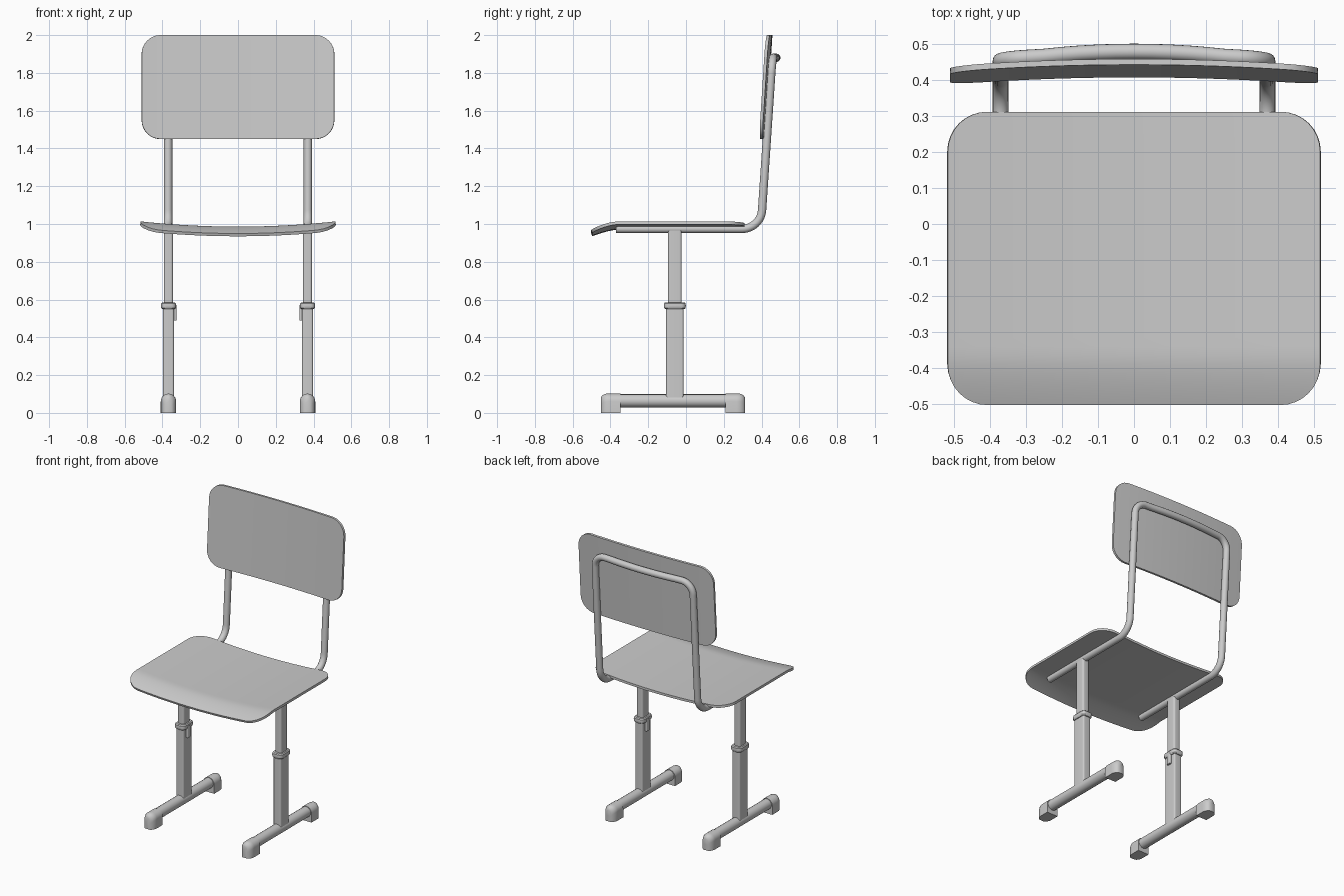
import bpy, bmesh, math
from mathutils import Vector

cube = bpy.data.objects.get("Cube")
if cube:
    bpy.data.objects.remove(cube, do_unlink=True)

GREY = (0.6, 0.6, 0.6, 1)
grey = bpy.data.materials.new("plain_grey")
grey.use_nodes = True
grey.diffuse_color = GREY
grey.node_tree.nodes["Principled BSDF"].inputs["Base Color"].default_value = GREY


def finish(name, bm):
    bmesh.ops.recalc_face_normals(bm, faces=bm.faces[:])
    mesh = bpy.data.meshes.new(name)
    bm.to_mesh(mesh)
    bm.free()
    mesh.materials.append(grey)
    obj = bpy.data.objects.new(name, mesh)
    bpy.context.collection.objects.link(obj)
    bpy.ops.object.select_all(action='DESELECT')
    obj.select_set(True)
    bpy.context.view_layer.objects.active = obj
    bpy.ops.object.shade_smooth_by_angle(angle=math.radians(35))
    return obj


def loft(name, rings):
    """Skin a list of closed rings and cap both ends."""
    bm = bmesh.new()
    loops = [[bm.verts.new(p) for p in ring] for ring in rings]
    n = len(loops[0])
    for a, b in zip(loops, loops[1:]):
        for i in range(n):
            j = (i + 1) % n
            bm.faces.new((a[i], a[j], b[j], b[i]))
    bm.faces.new(loops[0])
    bm.faces.new(loops[-1])
    return finish(name, bm)


def rounded_ring(cx, cy, hx, hy, r, z):
    ring = []
    for k, (sx, sy) in enumerate([(1, 1), (-1, 1), (-1, -1), (1, -1)]):
        for i in range(7):
            a = math.pi / 2 * (k + i / 6)
            ring.append((cx + sx * (hx - r) + r * math.cos(a),
                         cy + sy * (hy - r) + r * math.sin(a), z))
    return ring


def panel(name, w, h, r, place, thickness):
    """Rounded rectangle bent by place(u, v), thickened along its normals."""
    arc = [h - r + r * math.sin(math.pi / 2 * i / 8) for i in range(9)]
    flat = [(h - r) * i / 12 for i in range(-11, 12)]
    rows = [-v for v in reversed(arc)] + flat + arc
    cols = 32
    bm = bmesh.new()
    grid = []
    for v in rows:
        d = max(0, abs(v) - (h - r))
        half = w - r + math.sqrt(max(0, r * r - d * d))
        grid.append([bm.verts.new(place(half * (2 * i / cols - 1), v))
                     for i in range(cols + 1)])
    for a, b in zip(grid, grid[1:]):
        for i in range(cols):
            bm.faces.new((a[i], a[i + 1], b[i + 1], b[i]))
    obj = finish(name, bm)
    solid = obj.modifiers.new("thickness", 'SOLIDIFY')
    solid.thickness = thickness
    solid.offset = 0
    bpy.ops.object.modifier_apply(modifier=solid.name)
    bpy.ops.object.shade_smooth_by_angle(angle=math.radians(35))
    return obj


def fillet(points, radii):
    """Round the inner corners of a polyline."""
    pts = [Vector(p) for p in points]
    path = [pts[0]]
    for i in range(1, len(pts) - 1):
        p, r = pts[i], radii[i - 1]
        a = p + (pts[i - 1] - p).normalized() * r
        b = p + (pts[i + 1] - p).normalized() * r
        angle = (a - p).angle(b - p)
        # Circular arc in the plane of the corner
        centre = p + ((a + b) / 2 - p) / math.cos(angle / 2) ** 2
        sweep = math.pi - angle
        for k in range(11):
            t = k / 10
            path.append(centre + ((a - centre) * math.sin((1 - t) * sweep)
                                  + (b - centre) * math.sin(t * sweep)) / math.sin(sweep))
    path.append(pts[-1])
    return path


def tube(name, path, radius):
    curve = bpy.data.curves.new(name, 'CURVE')
    curve.dimensions = '3D'
    curve.bevel_depth = radius
    curve.bevel_resolution = 6
    curve.use_fill_caps = True
    spline = curve.splines.new('POLY')
    spline.points.add(len(path) - 1)
    for point, co in zip(spline.points, path):
        point.co = (*co, 1)
    spline.use_smooth = True
    curve.materials.append(grey)
    obj = bpy.data.objects.new(name, curve)
    bpy.context.collection.objects.link(obj)
    return obj


# Seat: dished across, rolled down along the front edge
def seat_shape(u, v):
    y = v - 0.094
    drop = 0.036 * (max(0, -0.36 - y) / 0.14) ** 1.5
    return u, y, 0.978 + 0.027 * (u / 0.51) ** 2 - drop


panel("seat", 0.517, 0.405, 0.11, seat_shape, 0.016)


# Backrest: leaning back, hollow towards the sitter
def back_shape(u, v):
    return u, 0.412 + 0.064 * v + 0.02 * (1 - (u / 0.51) ** 2), 1.725 + v


panel("backrest", 0.51, 0.275, 0.1, back_shape, 0.016)

# Bent tube carrying the seat and backrest
side = fillet([(0.37, -0.37, 0.974), (0.37, 0.396, 0.974),
               (0.37, 0.457, 1.88), (0.25, 0.464, 1.88)], [0.1, 0.08])
bow = [Vector((x / 20, 0.457 + 0.021 * math.cos(math.pi * x / 15), 1.88))
       for x in range(4, -5, -1)]
for p in bow:
    p.y = 0.478 - 0.014 * (p.x / 0.25) ** 2
mirrored = [Vector((-p.x, p.y, p.z)) for p in reversed(side)]
tube("support_frame", side + bow + mirrored, 0.022)

# Pedestal legs and feet, one set per side
LEG_Y = -0.059
for label, s in (("left", 1), ("right", -1)):
    x = 0.368 * s

    def column(name, hx, hy, r, z0, z1):
        loft(f"{label}_{name}", [rounded_ring(x, LEG_Y, hx, hy, r, z)
                                 for z in (z0, z1)])

    column("upper_leg", 0.024, 0.036, 0.012, 0.5, 0.965)
    column("lower_leg", 0.029, 0.046, 0.01, 0.08, 0.56)

    # Collar with softened rims
    rims = [(0.55, 0.006), (0.556, 0.001), (0.567, 0), (0.579, 0.001), (0.585, 0.006)]
    loft(f"{label}_collar", [rounded_ring(x, LEG_Y, 0.04 - c, 0.058 - c, 0.025, z)
                             for z, c in rims])

    # Locking tab on the inner side
    loft(f"{label}_locking_tab", [rounded_ring(0.335 * s, LEG_Y, 0.009, 0.016, 0.006, z)
                                  for z in (0.49, 0.57)])

    # Floor bar
    tube(f"{label}_floor_bar", [(x, -0.41, 0.064), (x, 0.27, 0.064)], 0.035)

    # Arched end caps with rounded outer ends
    caps = [(0, 0.016, 0.08), (0.006, 0.026, 0.09), (0.016, 0.034, 0.098),
            (0.03, 0.04, 0.102), (0.045, 0.041, 0.102), (0.103, 0.041, 0.102)]
    for end, y0, d in (("front", -0.451, 1), ("rear", 0.313, -1)):
        rings = []
        for off, w, top in caps:
            y = y0 + d * off
            ring = [(x - w, y, 0), (x + w, y, 0)]
            for i in range(13):
                a = math.pi * i / 12
                ring.append((x + w * math.cos(a), y,
                             top - 0.041 + 0.041 * math.sin(a)))
            rings.append(ring)
        loft(f"{label}_{end}_foot_cap", rings)
